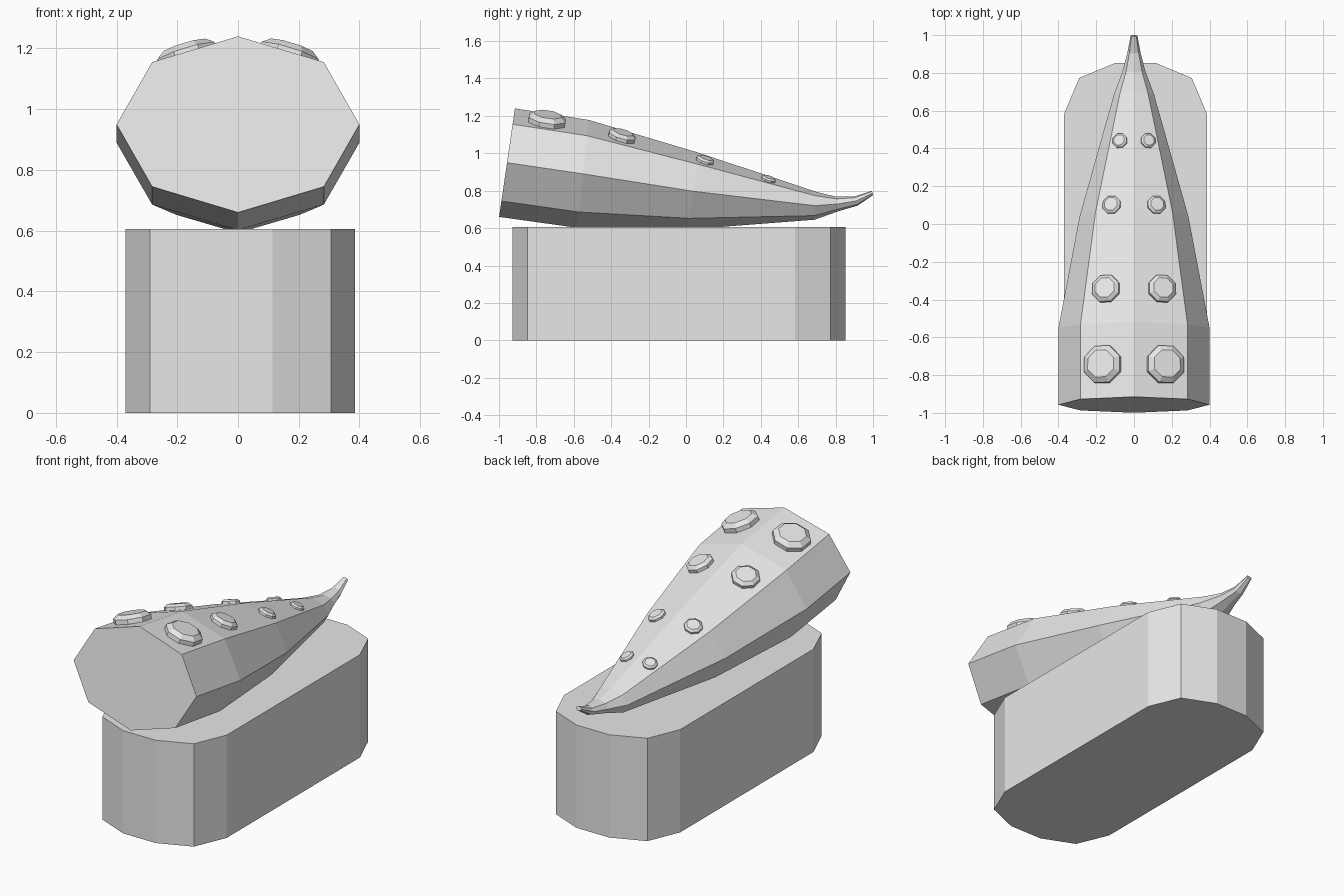
import bpy, bmesh
from math import sin, cos, pi, radians
from mathutils import Vector
from mathutils.bvhtree import BVHTree

cube = bpy.data.objects.get("Cube")
if cube:
    bpy.data.objects.remove(cube, do_unlink=True)

grey = bpy.data.materials.new("light_grey")
grey.use_nodes = True
grey.diffuse_color = (0.8, 0.8, 0.8, 1)
grey.node_tree.nodes["Principled BSDF"].inputs["Base Color"].default_value = (0.8, 0.8, 0.8, 1)


def add_object(name, bm):
    bmesh.ops.recalc_face_normals(bm, faces=bm.faces[:])
    mesh = bpy.data.meshes.new(name)
    bm.to_mesh(mesh)
    mesh.materials.append(grey)
    obj = bpy.data.objects.new(name, mesh)
    bpy.context.collection.objects.link(obj)


def loft(bm, rings):
    """Skin a list of point rings and cap both ends."""
    loops = [[bm.verts.new(p) for p in ring] for ring in rings]
    count = len(loops[0])
    for a, b in zip(loops, loops[1:]):
        for i in range(count):
            j = (i + 1) % count
            bm.faces.new((a[i], a[j], b[j], b[i]))
    bm.faces.new(loops[0])
    bm.faces.new(loops[-1])


# Pedestal: a long block with faceted round ends
quarter = [(0.378, 0.62), (0.298, 0.81), (0.106, 0.89)]
outline = quarter + [(-x, y) for x, y in reversed(quarter)]
outline += [(-x, -y) for x, y in outline]
bm = bmesh.new()
loft(bm, [[(x + 0.008, y - 0.037, z) for x, y in outline] for z in (0, 0.605)])
add_object("pedestal", bm)

# Tentacle: squashed octagon sections (y, z, half width, half height, tilt)
sections = [
    (-0.957, 0.95, 0.40, 0.293, 8.3),
    (-0.55, 0.89, 0.40, 0.29, 6),
    (0.04, 0.797, 0.288, 0.207, 9),
    (0.69, 0.72, 0.105, 0.075, 2),
    (0.81, 0.729, 0.06, 0.039, -8),
    (0.91, 0.745, 0.034, 0.026, -15),
    (0.997, 0.788, 0.018, 0.012, -15),
]


def octagon(y, z, width, height, tilt):
    t = radians(tilt)
    ring = []
    for i in range(8):
        a = i * pi / 4
        up = height * cos(a)
        ring.append((width * sin(a), y + up * sin(t), z + up * cos(t)))
    return ring


bm = bmesh.new()
loft(bm, [octagon(*s) for s in sections])
bmesh.ops.recalc_face_normals(bm, faces=bm.faces[:])
surface = BVHTree.FromBMesh(bm)
add_object("tentacle", bm)

# Suckers: bevelled octagonal discs in pairs, shrinking to the tip (x, y, radius)
profile = [(1, -0.15), (1, 0.24), (0.73, 0.44)]
for row, (x, y, radius) in enumerate([(0.163, -0.745, 0.106), (0.146, -0.345, 0.078),
                                      (0.117, 0.1, 0.051), (0.074, 0.44, 0.041)]):
    for side, label in ((1, "left"), (-1, "right")):
        spot, normal, _, _ = surface.ray_cast(Vector((x * side, y, 3)), Vector((0, 0, -1)))
        turn = Vector((0, 0, 1)).rotation_difference(normal)
        rings = []
        for scale, height in profile:
            rings.append([spot + turn @ (radius * Vector((
                scale * cos((i + 0.5) * pi / 4),
                scale * sin((i + 0.5) * pi / 4), height))) for i in range(8)])
        bm = bmesh.new()
        loft(bm, rings)
        add_object(f"sucker_{label}_{row + 1}", bm)
